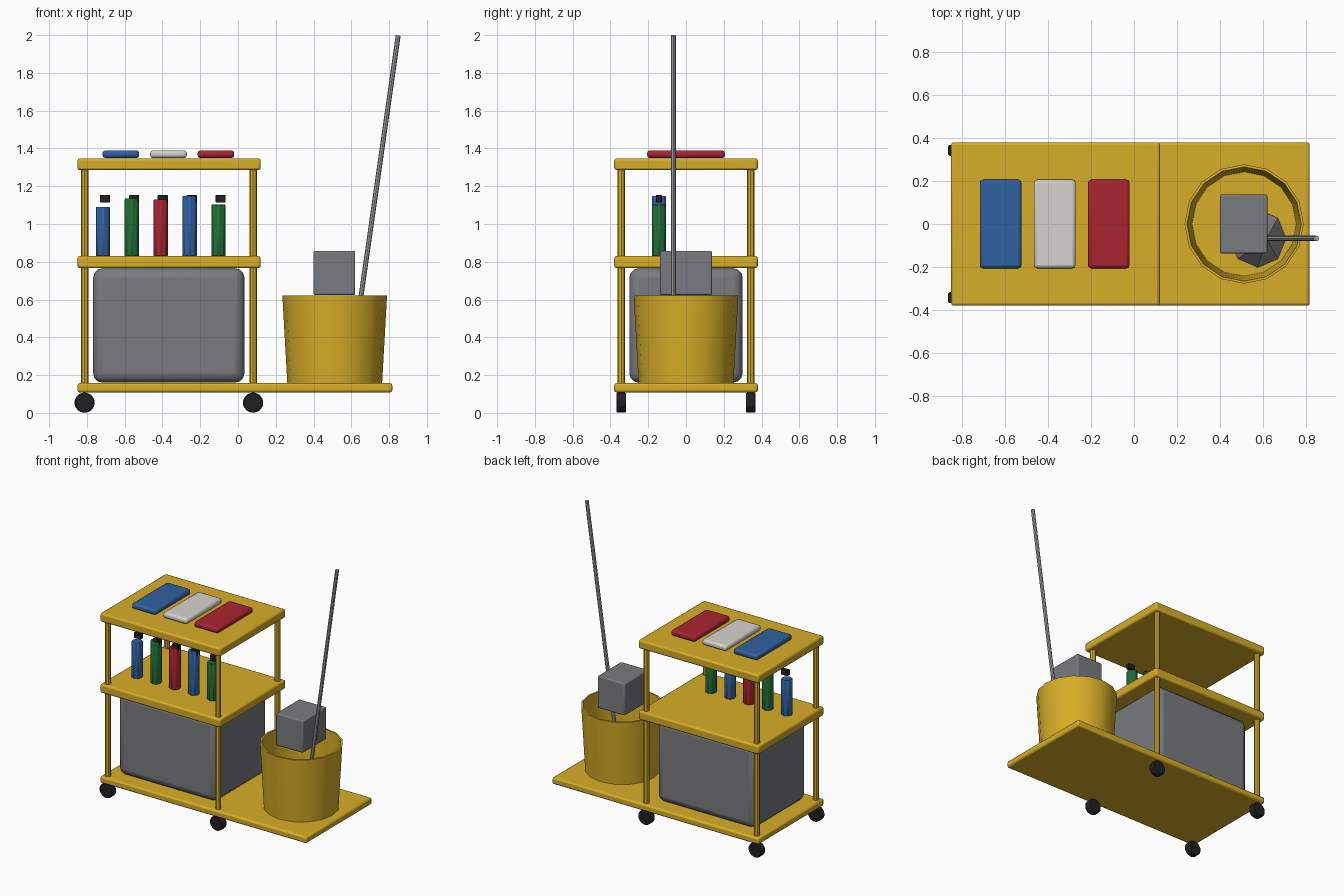
import bpy
import bmesh
import math
from mathutils import Vector

cube = bpy.data.objects.get("Cube")
if cube:
    bpy.data.objects.remove(cube, do_unlink=True)


def material(name, r, g, b):
    m = bpy.data.materials.new(name)
    m.use_nodes = True
    m.diffuse_color = (r, g, b, 1)
    m.node_tree.nodes["Principled BSDF"].inputs["Base Color"].default_value = (r, g, b, 1)
    return m


YELLOW = material("cart yellow", 0.68, 0.42, 0.02)
GRAY = material("plastic gray", 0.19, 0.2, 0.21)
STEEL = material("handle steel", 0.38, 0.38, 0.38)
FIBER = material("mop gray", 0.3, 0.29, 0.28)
BLACK = material("rubber black", 0.015, 0.015, 0.015)
BLUE = material("blue", 0.03, 0.12, 0.36)
GREEN = material("green", 0.015, 0.16, 0.04)
RED = material("red", 0.4, 0.018, 0.03)
WHITE = material("off white", 0.66, 0.65, 0.61)


def finish(obj, name, mat, bevel=0, segments=2, smooth=True):
    obj.name = name
    obj.data.materials.append(mat)
    if bevel:
        mod = obj.modifiers.new("Rounded edges", "BEVEL")
        mod.width = bevel
        mod.segments = segments
    if smooth:
        bpy.ops.object.shade_smooth_by_angle(angle=math.radians(30))
    return obj


def box(name, mat, x, y, z, bevel=0, segments=2):
    """Box from (low, high) ranges along each axis."""
    bpy.ops.mesh.primitive_cube_add(size=1)
    obj = bpy.context.object
    for v in obj.data.vertices:
        v.co = [lo + (c + 0.5) * (hi - lo) for c, (lo, hi) in zip(v.co, (x, y, z))]
    return finish(obj, name, mat, bevel, segments)


def rod(name, mat, start, end, r1, r2=None, sides=8, bevel=0):
    """Cylinder or cone frustum between two points."""
    start, end = Vector(start), Vector(end)
    axis = end - start
    bpy.ops.mesh.primitive_cone_add(vertices=sides, radius1=r1,
                                    radius2=r1 if r2 is None else r2,
                                    depth=axis.length, location=(start + end) / 2)
    obj = bpy.context.object
    obj.rotation_euler = axis.to_track_quat("Z", "Y").to_euler()
    return finish(obj, name, mat, bevel, 1)


# Shelves
DEPTH = (-0.38, 0.38)
box("base_shelf", YELLOW, (-0.85, 0.817), DEPTH, (0.108, 0.157), 0.012)
box("middle_shelf", YELLOW, (-0.85, 0.12), DEPTH, (0.766, 0.83), 0.012)
box("top_shelf", YELLOW, (-0.85, 0.12), DEPTH, (1.285, 1.348), 0.012)

# Posts and wheels at the four corners
for side, x in (("right", -0.812), ("left", 0.08)):
    for end, s in (("front", -1), ("back", 1)):
        y = 0.342 * s
        rod(f"{end}_{side}_post", YELLOW, (x, y, 0.15), (x, y, 1.29), 0.02)
        rod(f"{end}_{side}_wheel", BLACK, (x, y - 0.025, 0.054), (x, y + 0.025, 0.054),
            0.055, sides=10, bevel=0.006)

# Large bin between the lower shelves
box("storage_bin", GRAY, (-0.767, 0.034), (-0.3, 0.3), (0.16, 0.766), 0.05, 3)

# Folded cloths
for name, mat, x in (("blue_cloth", BLUE, -0.62), ("white_cloth", WHITE, -0.368),
                     ("red_cloth", RED, -0.117)):
    box(name, mat, (x - 0.097, x + 0.097), (-0.206, 0.206), (1.349, 1.39), 0.015)

# Spray bottles with trigger heads
bottles = ((BLUE, 1.09), (GREEN, 1.135), (RED, 1.13), (BLUE, 1.148), (GREEN, 1.102))
for i, (mat, top) in enumerate(bottles):
    x, y = -0.715 + 0.153 * i, -0.143
    rod(f"bottle_{i + 1}", mat, (x, y, 0.829), (x, y, top), 0.04, bevel=0.005)
    box(f"bottle_trigger_{i + 1}", BLACK, (x - 0.016, x + 0.038),
        (y - 0.016, y + 0.016), (1.114, 1.154), 0.003, 1)

# Open bucket: tapered shell with a thin wall
bucket = rod("bucket", YELLOW, (0.512, 0, 0.156), (0.512, 0, 0.622), 0.251, 0.277, 16)
bm = bmesh.new()
bm.from_mesh(bucket.data)
lid = max(bm.faces, key=lambda f: f.calc_center_median().z)
bmesh.ops.delete(bm, geom=[lid], context="FACES_ONLY")
bm.to_mesh(bucket.data)
bm.free()
wall = bucket.modifiers.new("Wall", "SOLIDIFY")
wall.thickness = 0.012
wall.offset = -1

# Wringer block on the bucket
box("wringer", GRAY, (0.4, 0.62), (-0.137, 0.137), (0.624, 0.858), 0.008)

# Mop leaning in the bucket
rod("mop_handle", STEEL, (0.592, -0.067, 0.2), (0.848, -0.067, 1.998), 0.013)
rod("mop_head", FIBER, (0.575, -0.067, 0.19), (0.61, -0.067, 0.36), 0.135, 0.02)
